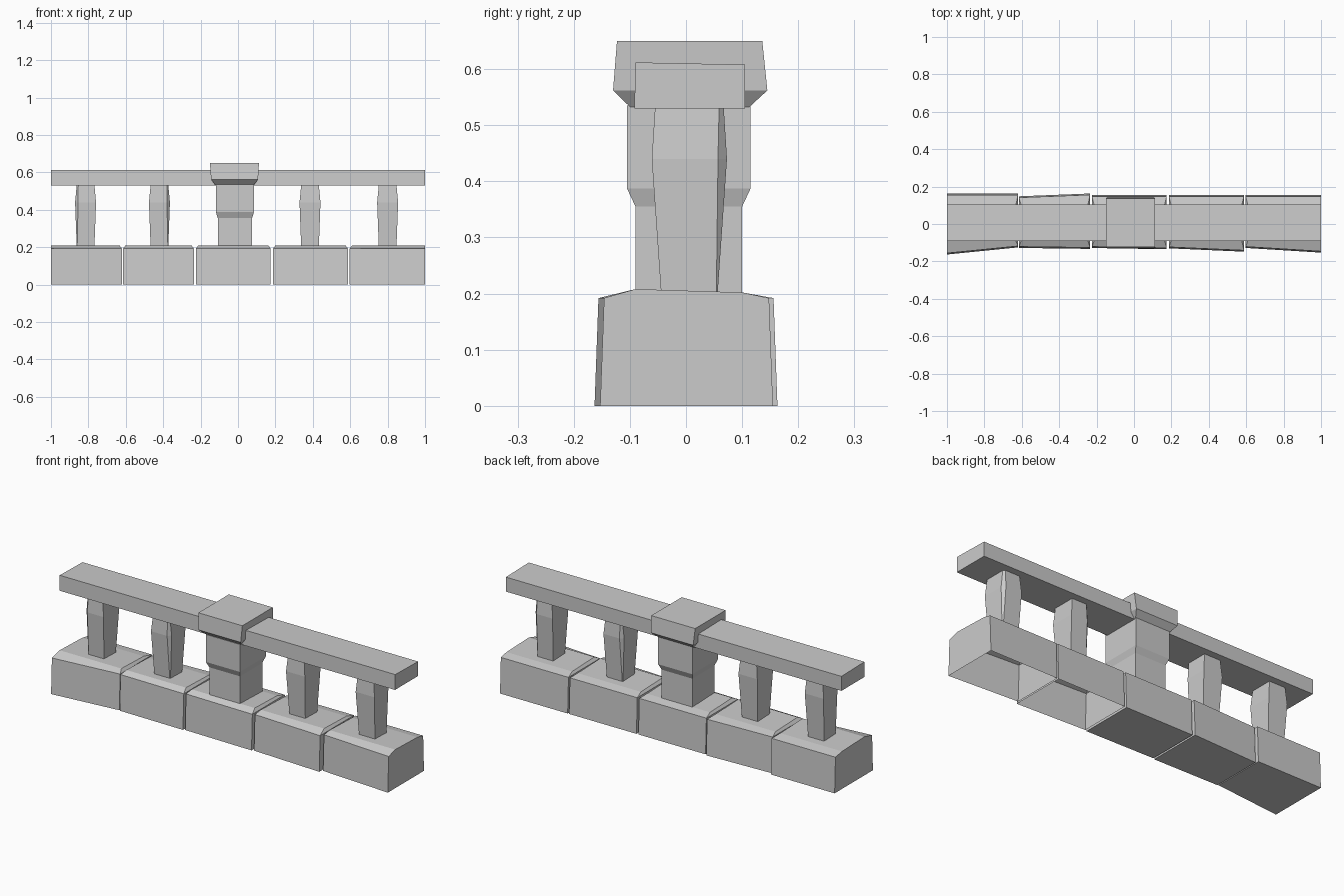
import bpy, bmesh

cube = bpy.data.objects.get("Cube")
if cube:
    bpy.data.objects.remove(cube, do_unlink=True)

stone = bpy.data.materials.new("light grey stone")
stone.use_nodes = True
grey = (0.6, 0.6, 0.6, 1)
stone.diffuse_color = grey
stone.node_tree.nodes["Principled BSDF"].inputs["Base Color"].default_value = grey


def loft(name, rings, bottom=True):
    """Join stacked rings of points with flat faces and cap the ends."""
    bm = bmesh.new()
    loops = [[bm.verts.new(p) for p in ring] for ring in rings]
    n = len(loops[0])
    for low, high in zip(loops, loops[1:]):
        for i in range(n):
            j = (i + 1) % n
            bm.faces.new((low[i], low[j], high[j], high[i]))
    bm.faces.new(loops[-1])
    bm.normal_update()
    if bottom:
        bm.faces.new(loops[0][::-1])
        bmesh.ops.recalc_face_normals(bm, faces=bm.faces)
    mesh = bpy.data.meshes.new(name)
    bm.to_mesh(mesh)
    bm.free()
    mesh.materials.append(stone)
    obj = bpy.data.objects.new(name, mesh)
    bpy.context.collection.objects.link(obj)
    return obj


def rect(z, x0, x1, y0, y1):
    return [(x0, y0, z), (x1, y0, z), (x1, y1, z), (x0, y1, z)]


# Base blocks: x ends, front y at each end, back y at each end, open underside
blocks = [
    (-1.0, -0.62, -0.163, -0.125, 0.163, 0.163, False),
    (-0.615, -0.235, -0.128, -0.133, 0.148, 0.163, False),
    (-0.225, 0.175, -0.128, -0.135, 0.155, 0.155, False),
    (0.187, 0.588, -0.13, -0.148, 0.155, 0.155, True),
    (0.597, 1.0, -0.128, -0.153, 0.155, 0.155, True),
]
for i, (x0, x1, f0, f1, b0, b1, hollow) in enumerate(blocks):
    def ring(z, d):
        return [(x0, f0 + d, z), (x1, f1 - 0 + d, z), (x1, b1 - d, z), (x0, b0 - d, z)]
    # inner ends lean in slightly at the chamfered top
    left = x0 + (0.012 if i else 0)
    right = x1 - (0.012 if i < len(blocks) - 1 else 0)
    top = [(left, -0.09, 0.208), (right, -0.09, 0.208), (right, 0.1, 0.202), (left, 0.1, 0.202)]
    loft(f"base_block_{i + 1}", [ring(0, 0), ring(0.192, 0.007), top], bottom=not hollow)

# Slender posts: bulging in the middle, with one corner chipped off
posts = [(-0.815, -1, -1), (-0.42, 1, -1), (0.385, -1, 1), (0.8, 1, 1)]
levels = [  # height, half width, half depth, chip size
    (0.195, 0.047, 0.05, 0.002),
    (0.44, 0.056, 0.067, 0.016),
    (0.535, 0.047, 0.061, 0.008),
]
for i, (cx, sx, sy) in enumerate(posts):
    rings = []
    for z, w, d, c in levels:
        corner = [(-w, -d), (w, -d), (w, d - c), (w - c, d), (-w, d)]
        pts = [(cx + sx * x, 0.006 + sy * y, z) for x, y in corner]
        rings.append(pts if sx * sy > 0 else pts[::-1])
    loft(f"post_{i + 1}", rings)

# Thick centre pillar with a stepped upper half
loft("centre_pillar", [
    rect(0.195, -0.108, 0.075, -0.09, 0.1),
    rect(0.355, -0.108, 0.075, -0.09, 0.1),
    rect(0.387, -0.118, 0.085, -0.105, 0.115),
    rect(0.535, -0.118, 0.085, -0.105, 0.115),
])

# Cap block flaring out above the pillar
loft("pillar_cap", [
    rect(0.528, -0.118, 0.082, -0.095, 0.108),
    rect(0.562, -0.144, 0.107, -0.13, 0.145),
    rect(0.65, -0.15, 0.112, -0.123, 0.136),
])

# Handrail running the full length, its top sloping slightly
rail_top = [(x, y, 0.612 if y < 0 else 0.608) for x, y, z in rect(0, -1, 1, -0.09, 0.105)]
loft("top_rail", [rect(0.53, -1, 1, -0.092, 0.105), rail_top])
